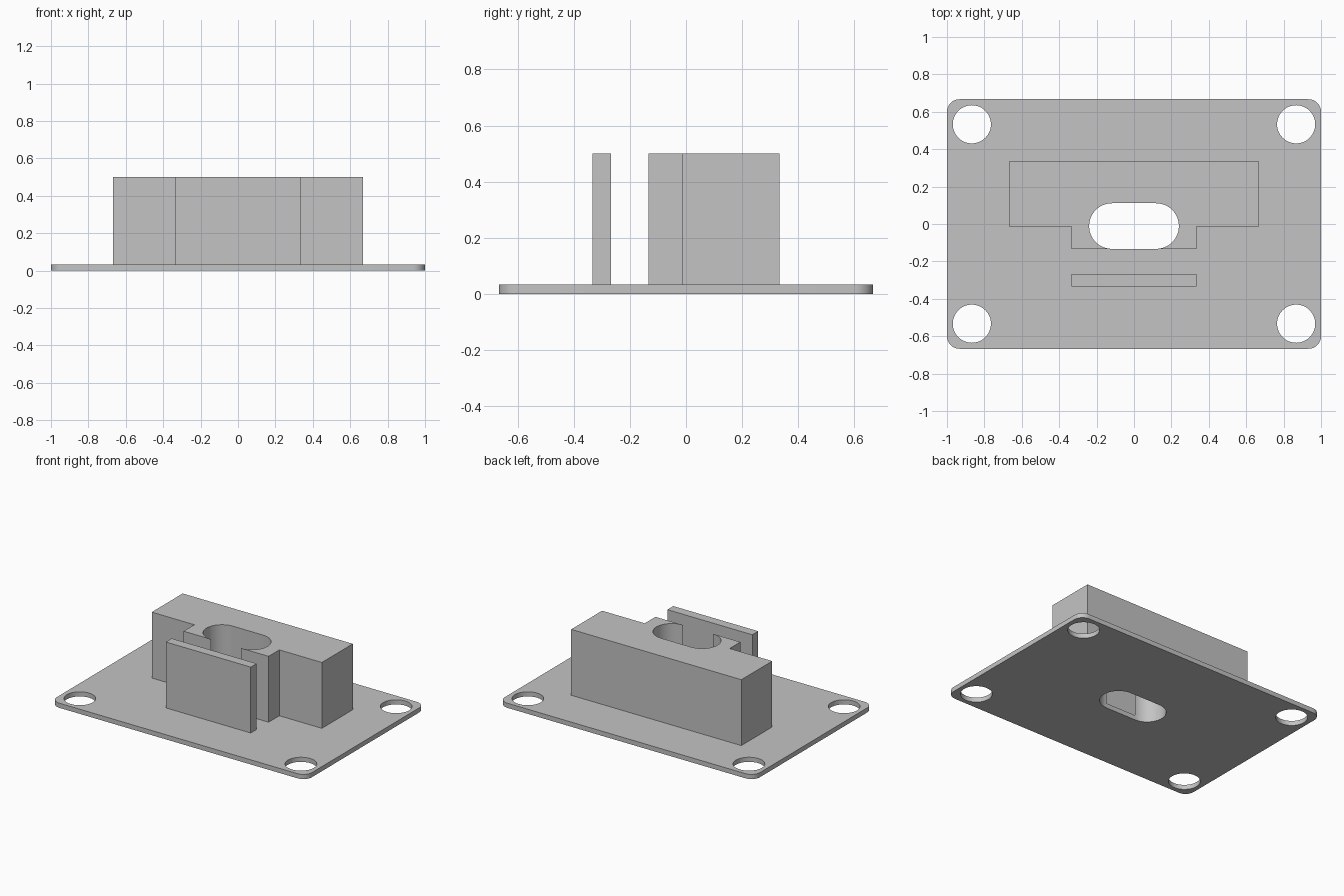
import bpy
import bmesh
from math import sin, cos, pi

default = bpy.data.objects.get("Cube")
if default:
    bpy.data.objects.remove(default, do_unlink=True)

BASE_TOP, TOP = 0.033, 0.5
SLOT_X, SLOT_Y, SLOT_R = 0.118, -0.011, 0.122
FRONT = SLOT_Y - SLOT_R

grey = bpy.data.materials.new("plain_grey")
grey.use_nodes = True
colour = (0.55, 0.55, 0.55, 1)
grey.diffuse_color = colour
grey.node_tree.nodes["Principled BSDF"].inputs["Base Color"].default_value = colour


def arc(cx, cy, r, start, end, steps):
    """Points along an arc, both ends included."""
    angles = [start + (end - start) * i / steps for i in range(steps + 1)]
    return [(cx + r * cos(a), cy + r * sin(a)) for a in angles]


def prism(name, outline, z0, z1):
    """Extrude a flat outline from z0 up to z1."""
    bm = bmesh.new()
    face = bm.faces.new([bm.verts.new((x, y, z0)) for x, y in outline])
    new = bmesh.ops.extrude_face_region(bm, geom=[face])["geom"]
    for v in new:
        if isinstance(v, bmesh.types.BMVert):
            v.co.z = z1
    bmesh.ops.recalc_face_normals(bm, faces=bm.faces)
    mesh = bpy.data.meshes.new(name)
    bm.to_mesh(mesh)
    bm.free()
    mesh.materials.append(grey)
    obj = bpy.data.objects.new(name, mesh)
    bpy.context.collection.objects.link(obj)
    return obj


def select(obj):
    bpy.ops.object.select_all(action="DESELECT")
    obj.select_set(True)
    bpy.context.view_layer.objects.active = obj


def cut(target, outline):
    """Cut an outline right through the target."""
    tool = prism("cutter", outline, -0.1, 0.2)
    tool.hide_render = True
    mod = target.modifiers.new("cut", "BOOLEAN")
    mod.operation = "DIFFERENCE"
    mod.solver = "EXACT"
    mod.object = tool
    select(target)
    bpy.ops.object.modifier_apply(modifier=mod.name)
    bpy.data.objects.remove(tool, do_unlink=True)


# Half outlines of the slot, each running between its front and back edges
slot_left = arc(-SLOT_X, SLOT_Y, SLOT_R, 1.5 * pi, 0.5 * pi, 24)
slot_right = arc(SLOT_X, SLOT_Y, SLOT_R, 0.5 * pi, -0.5 * pi, 24)

# Base plate with rounded corners
corner = 0.067
plate_outline = []
for i, (sx, sy) in enumerate([(1, 1), (-1, 1), (-1, -1), (1, -1)]):
    plate_outline += arc(sx * (1 - corner), sy * (0.667 - corner), corner,
                         i * pi / 2, (i + 1) * pi / 2, 12)
base = prism("base_plate", plate_outline, 0, BASE_TOP)

# Corner holes and central slot
for sx in (-1, 1):
    for sy in (-1, 1):
        cut(base, arc(sx * 0.867, sy * 0.533, 0.102, 0, 2 * pi, 48)[:-1])
cut(base, slot_left + slot_right)

# Stepped block, its slot open to the front
left_side = [(-0.667, 0.333), (-0.667, -0.013), (-0.333, -0.013), (-0.333, FRONT)]
right_side = [(-x, y) for x, y in reversed(left_side)]
block = prism("stepped_block", left_side + slot_left + slot_right + right_side,
              BASE_TOP, TOP)

# Thin upright wall in front of the block
wall = prism("front_wall", [(-0.333, -0.333), (0.333, -0.333),
                            (0.333, -0.267), (-0.333, -0.267)], BASE_TOP, TOP)

for obj in (base, block, wall):
    select(obj)
    bpy.ops.object.shade_smooth_by_angle(angle=pi / 6)
